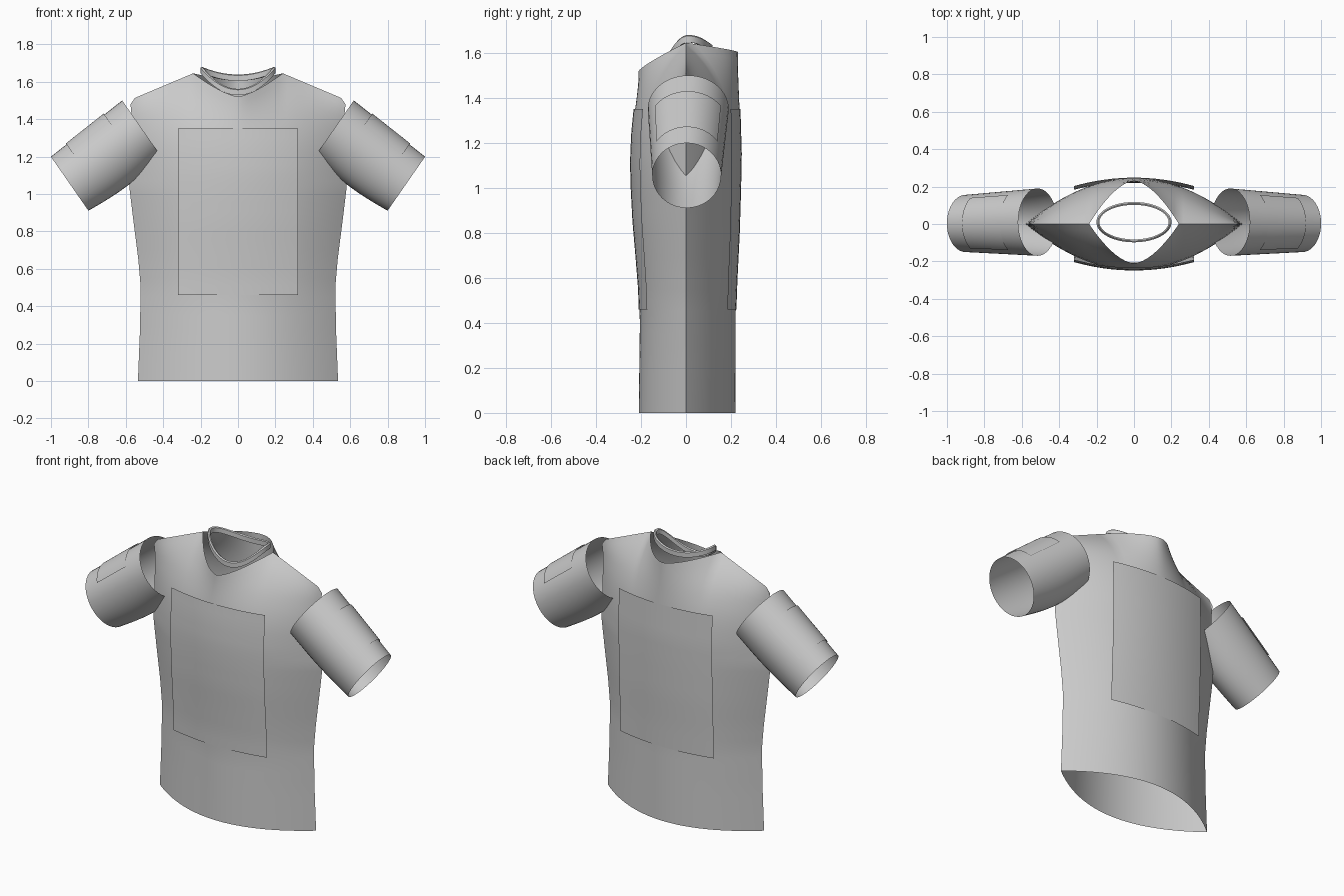
import bpy, bmesh, math

if "Cube" in bpy.data.objects:
    bpy.data.objects.remove(bpy.data.objects["Cube"])

cloth = bpy.data.materials.new("grey cloth")
cloth.diffuse_color = (0.6, 0.6, 0.6, 1)
cloth.use_nodes = True
cloth.node_tree.nodes["Principled BSDF"].inputs["Base Color"].default_value = cloth.diffuse_color


def lerp_table(table, z):
    """Piecewise linear lookup in a list of (z, value)."""
    if z <= table[0][0]:
        return table[0][1]
    for (z0, a), (z1, b) in zip(table, table[1:]):
        if z <= z1:
            return a + (b - a) * (z - z0) / (z1 - z0)
    return table[-1][1]


def add_grid(bm, rows, closed=False):
    """Skin a list of point rows with quads."""
    vs = [[bm.verts.new(p) for p in row] for row in rows]
    n = len(rows[0])
    for a, b in zip(vs, vs[1:]):
        for i in range(n if closed else n - 1):
            j = (i + 1) % n
            bm.faces.new((a[i], a[j], b[j], b[i]))


def finish(bm, name, mirror=False, angle=40):
    bmesh.ops.remove_doubles(bm, verts=bm.verts, dist=0.0005)
    bmesh.ops.recalc_face_normals(bm, faces=bm.faces)
    me = bpy.data.meshes.new(name)
    bm.to_mesh(me)
    bm.free()
    me.materials.append(cloth)
    ob = bpy.data.objects.new(name, me)
    bpy.context.collection.objects.link(ob)
    bpy.ops.object.select_all(action='DESELECT')
    ob.select_set(True)
    bpy.context.view_layer.objects.active = ob
    bpy.ops.object.shade_smooth_by_angle(angle=math.radians(angle))
    if mirror:
        m = ob.modifiers.new("mirror", 'MIRROR')
        m.use_mirror_merge = False
    return ob


# Torso outline: half width and front / back depth by height
WIDTH = [(0, .535), (.25, .525), (.5, .52), (.65, .533), (.8, .552), (.92, .567), (1.03, .58),
         (1.2, .573), (1.4, .567), (1.48, .575)]
DEPTH = {-1: [(0, .21), (.4, .205), (.55, .21), (.7, .222), (.85, .235), (1.0, .243), (1.12, .246),
              (1.25, .24), (1.35, .23), (1.52, .21)],
         1: [(0, .22), (.46, .221), (.6, .226), (.8, .236), (1.0, .242), (1.15, .245),
             (1.35, .239), (1.6, .23)]}
NECK_Z = {-1: 1.52, 1: 1.605}
NECK_Y = {-1: .21, 1: .23}
NECK_X, TIP_X, NECK_TOP = .24, .575, 1.645


def top_edge(t, side):
    """Height and depth of the neckline and shoulder seam."""
    x = abs(t) * TIP_X
    if x < NECK_X:
        s = x / NECK_X
        return NECK_Z[side] + (NECK_TOP - NECK_Z[side]) * s ** 1.4, NECK_Y[side] * (1 - s ** 1.7)
    return lerp_table([(NECK_X, NECK_TOP), (.56, 1.51), (TIP_X, 1.48)], x), 0


def torso_panel(bm, side):
    rows = []
    levels = [i * .05 for i in range(20)] + [1 + i / 16 for i in range(17)]
    for v in levels:
        row = []
        for i in range(-24, 25):
            t = i / 24
            zt, yt = top_edge(t, side)
            q = max(0, v - 1)
            z = v if v < 1 else 1 + (zt - 1) * q
            y = lerp_table(DEPTH[side], z) * (1 - t * t)
            y += (yt - y) * q ** 4
            row.append((t * lerp_table(WIDTH, z), side * y, z))
        rows.append(row)
    add_grid(bm, rows)


bm = bmesh.new()
for side in (-1, 1):
    torso_panel(bm, side)
finish(bm, "torso")

# Print panels floating on the chest and back
for side, name in ((-1, "front_print_panel"), (1, "back_print_panel")):
    bm = bmesh.new()
    rows = []
    for k in range(19):
        z = .46 + .89 * k / 18
        d = lerp_table(DEPTH[side], z) + .003
        rows.append([(.32 * i / 8, side * d * (1 - .18 * (i / 8) ** 2), z) for i in range(-8, 9)])
    add_grid(bm, rows)
    finish(bm, name)

# Collar: thin upright band following the dipped neck loop
bm = bmesh.new()
rows = []
N = 64
for k in range(N + 1):
    a = 2 * math.pi * (k % N) / N
    c, s = math.cos(a), math.sin(a)
    low = 1.545 if s < 0 else 1.622
    z = low + (1.663 - low) * c * c
    rows.append([(r * c * .195, .01 + (r * .195 - .093) * s, z + h)
                 for r, h in ((1.03, -.017), (1.03, .012), (.99, .017), (.95, .012), (.95, -.017))])
add_grid(bm, rows, closed=True)
finish(bm, "collar")


# Sleeves: open tapered tubes slanting down and outward
def sleeve_point(f, a, off=0):
    """f runs from armhole to cuff, a is measured from the upper side."""
    c, s = math.cos(a), math.sin(a)
    cx, cz = .515 + .385 * f, 1.35 - .295 * f
    r = .183 - .007 * f + off
    if c < 0:
        r += .018 * math.sin(math.pi * f) * -c
    ry = .18 - .027 * f + off
    return (cx + .57 * r * c, .01 - .007 * f + ry * s, cz + .82 * r * c)


bm = bmesh.new()
add_grid(bm, [[sleeve_point(f / 8, 2 * math.pi * i / 40) for i in range(40)] for f in range(9)], closed=True)
finish(bm, "sleeve", mirror=True)

# Sleeve patches
bm = bmesh.new()
add_grid(bm, [[sleeve_point(.25 + .53 * f / 5, math.radians(5 * i), .006) for i in range(-11, 12)]
              for f in range(6)])
finish(bm, "sleeve_patch", mirror=True)
